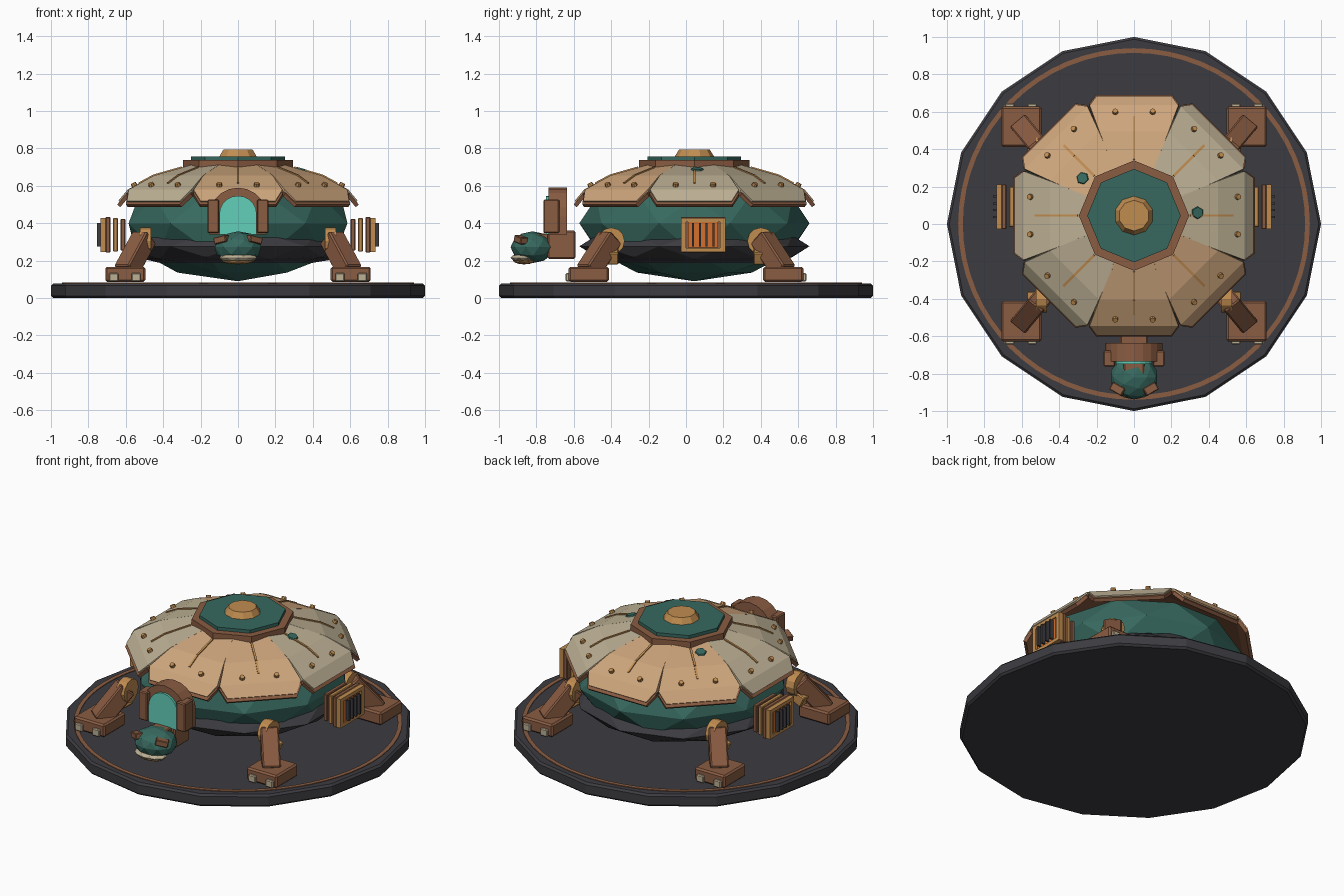
import bpy, bmesh
from math import pi, sin, cos, radians, atan2
from mathutils import Matrix, Vector

cube = bpy.data.objects.get("Cube")
if cube:
    bpy.data.objects.remove(cube, do_unlink=True)


def material(name, hexcode):
    srgb = [int(hexcode[i:i + 2], 16) / 255 for i in (0, 2, 4)]
    col = [((c + 0.055) / 1.055) ** 2.4 for c in srgb] + [1]
    m = bpy.data.materials.new(name)
    m.use_nodes = True
    m.diffuse_color = col
    m.node_tree.nodes["Principled BSDF"].inputs["Base Color"].default_value = col
    return m


TEAL = material("teal", "37695F")
DARK = material("charcoal", "3C3B40")
COPPER = material("copper brown", "8A5C42")
GOLD = material("brass", "C08C50")
TAN = material("tan", "CDA57C")
BONE = material("bone", "BDB094")
GLOW = material("aqua glow", "62CFB8")
ORANGE = material("ember orange", "D4702C")


def finish(name, bm, mat, matrix=Matrix(), bevel=0):
    bmesh.ops.recalc_face_normals(bm, faces=bm.faces)
    me = bpy.data.meshes.new(name)
    bm.to_mesh(me)
    bm.free()
    me.materials.append(mat)
    ob = bpy.data.objects.new(name, me)
    ob.matrix_world = matrix
    bpy.context.collection.objects.link(ob)
    if bevel:
        mod = ob.modifiers.new("bevel", "BEVEL")
        mod.width, mod.segments, mod.limit_method = bevel, 1, "ANGLE"
    return ob


def box(name, mat, loc, size, rot=Matrix(), bevel=0):
    bm = bmesh.new()
    bmesh.ops.create_cube(bm, size=1, matrix=Matrix.Diagonal((*size, 1)))
    return finish(name, bm, mat, Matrix.Translation(loc) @ rot, bevel)


def beam(name, mat, a, b, width, bevel=0):
    a, b = Vector(a), Vector(b)
    rot = (b - a).to_track_quat("Z", "Y").to_matrix().to_4x4()
    return box(name, mat, (a + b) / 2, (width, width, (b - a).length), rot, bevel)


def drum(name, mat, loc, r1, r2, depth, sides, rot=Matrix(), bevel=0):
    bm = bmesh.new()
    bmesh.ops.create_cone(bm, cap_ends=True, segments=sides, radius1=r1, radius2=r2, depth=depth)
    return finish(name, bm, mat, Matrix.Translation(loc) @ rot, bevel)


def ball(name, mat, loc, radii, detail=2):
    bm = bmesh.new()
    bmesh.ops.create_icosphere(bm, subdivisions=detail, radius=1, matrix=Matrix.Diagonal((*radii, 1)))
    return finish(name, bm, mat, Matrix.Translation(loc))


def arch(name, mat, half, bottom, spring, y0, y1):
    """Round-topped slab extruded along y."""
    bm = bmesh.new()
    pts = [(half, bottom)]
    pts += [(half * cos(pi * i / 10), spring + half * sin(pi * i / 10)) for i in range(11)]
    pts.append((-half, bottom))
    face = bm.faces.new([bm.verts.new((x, y0, z)) for x, z in pts])
    ext = bmesh.ops.extrude_face_region(bm, geom=[face])
    moved = [v for v in ext["geom"] if isinstance(v, bmesh.types.BMVert)]
    bmesh.ops.translate(bm, verts=moved, vec=(0, y1 - y0, 0))
    return finish(name, bm, mat)


# Ground disc with inlaid ring
drum("base_disc", DARK, (0, 0, 0.039), 1, 1, 0.078, 16, bevel=0.012)
bm = bmesh.new()
loops = [[bm.verts.new((r * cos(pi * i / 32), r * sin(pi * i / 32), z)) for i in range(64)]
         for r, z in ((0.915, 0.07), (0.915, 0.082), (0.94, 0.082), (0.94, 0.07))]
for k in range(4):
    for i in range(64):
        a, b, j = loops[k], loops[(k + 1) % 4], (i + 1) % 64
        bm.faces.new((a[i], a[j], b[j], b[i]))
finish("base_ring", bm, COPPER)

# Body and belly belt
CY = 0.045
ball("body", TEAL, (0, CY, 0.40), (0.615, 0.615, 0.31))
ball("belly_belt", DARK, (0, CY, 0.277), (0.615, 0.615, 0.13))

# Shell plates: stations of radius, height, half width
STATIONS = [(0.24, 0.715, 0.103), (0.45, 0.655, 0.185), (0.59, 0.58, 0.237), (0.64, 0.52, 0.2)]


def shell_height(r):
    for (r0, z0, _), (r1, z1, _) in zip(STATIONS, STATIONS[1:]):
        if r <= r1:
            return z0 + (z1 - z0) * (r - r0) / (r1 - r0)
    return STATIONS[-1][1]


def plate(name, mat, place, grow, drop, thick):
    bm = bmesh.new()
    rows = [[bm.verts.new((r + grow, s * (w + grow * 0.4), z - drop)) for s in (-1, 1)]
            for r, z, w in STATIONS]
    for a, b in zip(rows, rows[1:]):
        bm.faces.new((a[0], b[0], b[1], a[1]))
    ob = finish(name, bm, mat, place)
    if ob.data.polygons[0].normal.z < 0:
        ob.data.flip_normals()
    mod = ob.modifiers.new("thickness", "SOLIDIFY")
    mod.thickness, mod.offset = thick, -1


for k in range(8):
    place = Matrix.Translation((0, CY, 0)) @ Matrix.Rotation(k * pi / 4, 4, "Z")
    plate(f"shell_plate_{k}", BONE if k in (0, 1, 4, 5) else TAN, place, 0, 0, 0.02)
    plate(f"shell_trim_{k}", COPPER, place, 0.006, 0.02, 0.022)
    for n, (r0, r1) in enumerate(((0.3, 0.45), (0.45, 0.53))):
        beam(f"shell_rib_{k}_{n}", GOLD, place @ Vector((r0, 0, shell_height(r0))),
             place @ Vector((r1, 0, shell_height(r1))), 0.012)
    tilt = Matrix.Rotation(radians(28), 4, "Y")
    for s in (-1, 1):
        loc = place @ Vector((0.555, s * 0.1, shell_height(0.555) + 0.006))
        drum(f"shell_rivet_{k}_{s}", GOLD, loc, 0.017, 0.014, 0.024, 8,
             Matrix.Rotation(k * pi / 4, 4, "Z") @ tilt)

# Moss patches on the shell
for x, y in ((-0.275, 0.245), (0.34, 0.06)):
    ang = round(atan2(y - CY, x) / (pi / 4)) * pi / 4
    r = x * cos(ang) + (y - CY) * sin(ang)
    drum("moss_patch", TEAL, (x, y, shell_height(r) + 0.003), 0.035, 0.03, 0.009, 6,
         Matrix.Rotation(ang, 4, "Z") @ Matrix.Rotation(radians(16), 4, "Y"))

# Crown
drum("crown_rim", COPPER, (0, CY, 0.717), 0.295, 0.295, 0.042, 8)
drum("crown_top", TEAL, (0, CY, 0.745), 0.25, 0.25, 0.026, 8)
drum("crown_knob", GOLD, (0, CY, 0.773), 0.108, 0.082, 0.042, 10)

# Legs and side vents
for sx, side in ((1, "left"), (-1, "right")):
    for sy, end in ((-1, "front"), (1, "back")):
        tag = f"{end}_{side}"
        at = lambda x, y, z: (sx * x, sy * y + 0.0, z)
        box(f"{tag}_foot", COPPER, at(0.602, 0.52, 0.127), (0.215, 0.215, 0.08), bevel=0.01)
        for x in (0.545, 0.665):
            box(f"{tag}_toe", BONE, at(x, 0.628, 0.112), (0.05, 0.03, 0.045), bevel=0.005)
        beam(f"{tag}_leg", COPPER, at(0.6, 0.525, 0.14), at(0.5, 0.405, 0.325), 0.105, 0.008)
        drum(f"{tag}_shoulder", GOLD, at(0.494, 0.4, 0.305), 0.072, 0.072, 0.058, 12,
             Matrix.Rotation(pi / 2, 4, "Y"))
        box(f"{tag}_knee_brace", GOLD, at(0.525, 0.4, 0.225), (0.075, 0.08, 0.07),
            Matrix.Rotation(sx * radians(25), 4, "Y"), 0.006)
    # Stacked frames, ember panel and grille
    for n, (x, w, h, mat) in enumerate(((0.615, 0.2, 0.17, COPPER), (0.655, 0.215, 0.18, GOLD),
                                        (0.695, 0.24, 0.19, COPPER))):
        box(f"{side}_vent_slab_{n}", mat, (sx * x, 0.092, 0.338), (0.026, w, h), bevel=0.004)
    for s in (-1, 1):
        box(f"{side}_vent_frame_upright", GOLD, (sx * 0.722, 0.092 + s * 0.105, 0.338), (0.028, 0.028, 0.182))
        box(f"{side}_vent_frame_bar", GOLD, (sx * 0.722, 0.092, 0.338 + s * 0.08), (0.028, 0.21, 0.022))
    box(f"{side}_vent_ember", ORANGE, (sx * 0.715, 0.092, 0.338), (0.03, 0.16, 0.135))
    for n in range(4):
        box(f"{side}_vent_grille_{n}", DARK, (sx * 0.742, 0.038 + n * 0.036, 0.338), (0.024, 0.011, 0.125))

# Front doorway and neck
arch("doorway_arch", COPPER, 0.153, 0.34, 0.437, -0.735, -0.637)
arch("doorway_glow", GLOW, 0.1, 0.34, 0.447, -0.748, -0.73)
for s in (-1, 1):
    box("doorway_pillar", COPPER, (s * 0.132, -0.72, 0.437), (0.062, 0.085, 0.18), bevel=0.006)
box("neck_block", COPPER, (0, -0.665, 0.285), (0.15, 0.15, 0.15), bevel=0.008)
box("neck", COPPER, (0, -0.772, 0.3), (0.11, 0.075, 0.09), bevel=0.006)

# Head
ball("head", TEAL, (0, -0.82, 0.272), (0.13, 0.118, 0.085))
ball("jaw", BONE, (0, -0.872, 0.215), (0.105, 0.066, 0.024))
ball("chin", GOLD, (0, -0.865, 0.2), (0.09, 0.06, 0.02))
for s in (-1, 1):
    box("brow", COPPER, (s * 0.088, -0.883, 0.312), (0.075, 0.045, 0.036),
        Matrix.Rotation(s * radians(30), 4, "Z") @ Matrix.Rotation(s * radians(12), 4, "Y"), 0.004)
